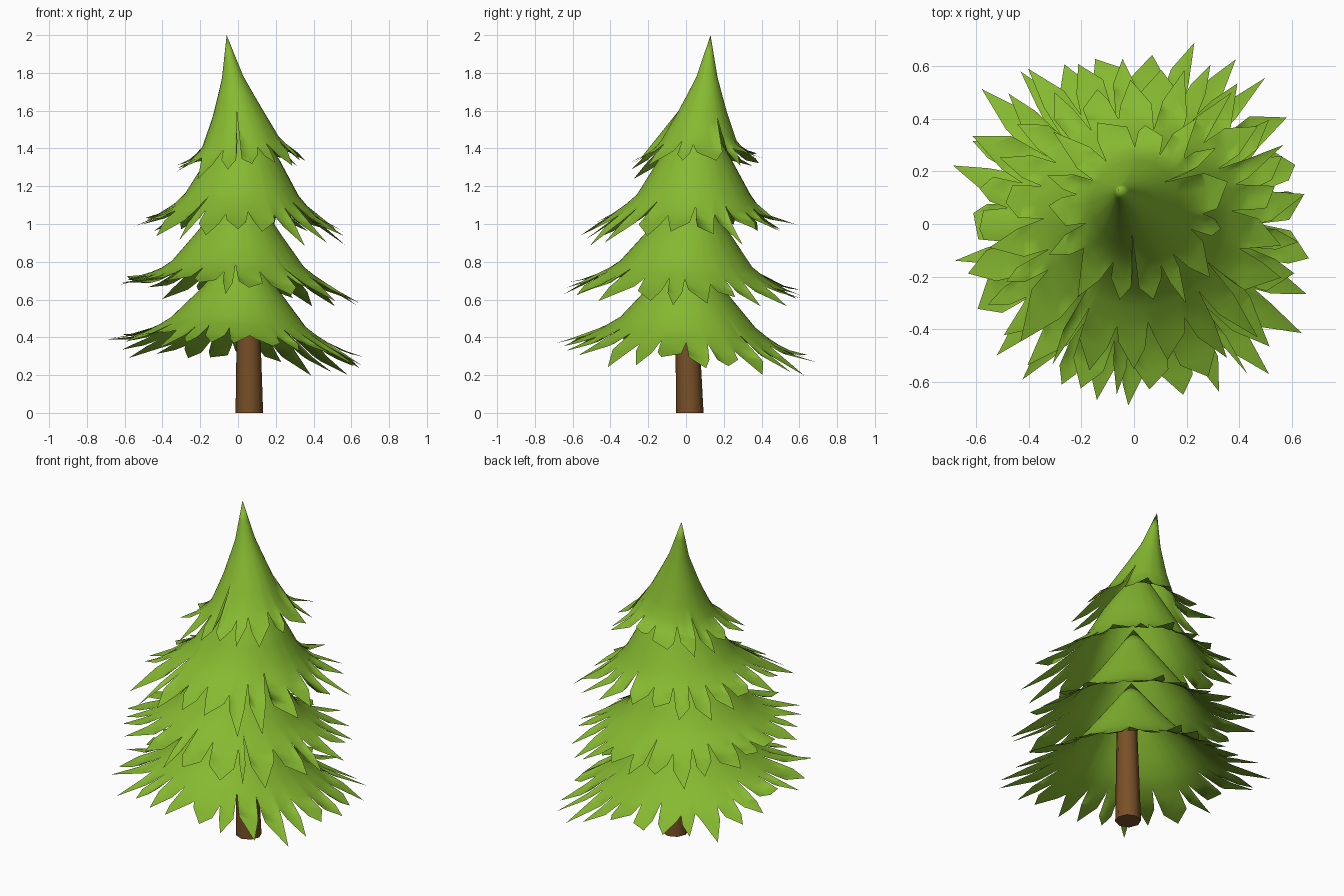
import bpy, bmesh, math, random
from mathutils import Vector

random.seed(11)
cube = bpy.data.objects.get("Cube")
if cube:
    bpy.data.objects.remove(cube)


def make_material(name, rgb):
    mat = bpy.data.materials.new(name)
    mat.use_nodes = True
    mat.diffuse_color = (*rgb, 1)
    mat.node_tree.nodes["Principled BSDF"].inputs["Base Color"].default_value = (*rgb, 1)
    return mat


def add_object(name, bm, mat):
    mesh = bpy.data.meshes.new(name)
    bm.normal_update()
    bm.to_mesh(mesh)
    bm.free()
    mesh.materials.append(mat)
    obj = bpy.data.objects.new(name, mesh)
    bpy.context.collection.objects.link(obj)
    return obj


def sample(profile, s):
    """Point (radius, z, centre x, centre y) at s along the profile, 1 being its end."""
    f = s * (len(profile) - 1)
    i = min(int(f), len(profile) - 2)
    return Vector(profile[i]).lerp(Vector(profile[i + 1]), f - i)


def add_tier(name, profile, tilt, fronds, slits, mat, rows=12, reach=1.16):
    """Drooping skirt whose columns end at notches, shoulders and frond tips."""
    step = math.tau / fronds
    notch_angle = [(i + random.uniform(-.25, .25)) * step for i in range(fronds)]
    notch_end = [random.uniform(.58, .75) for _ in range(fronds)]
    for degrees, end in slits:
        i = round(math.radians(degrees) / step) % fronds
        notch_angle[i] = math.radians(degrees)
        notch_end[i] = end
    # Four columns for every frond: angle, end and droop of the tip
    columns = []
    for i in range(fronds):
        start = notch_angle[i]
        width = (notch_angle[(i + 1) % fronds] - start) % math.tau
        middle = start + width * random.uniform(.3, .7)
        # Fronds are longest on the diagonals and lift towards the back right
        tip = random.uniform(.94, 1.08) - .07 * math.cos(4 * middle)
        droop = random.uniform(-.04, .03) + .025 * math.cos(middle - math.radians(135))
        columns += [
            (start, notch_end[i], 0),
            (start + width * .13, random.uniform(.78, .88), droop * .5),
            (middle, tip, droop),
            (start + width * .87, random.uniform(.78, .88), droop * .5),
        ]
    bm = bmesh.new()
    grid = []
    for angle, end, droop in columns:
        column = []
        for k in range(rows + 1):
            # Rows stay level around the skirt and stop at the column's end
            s = min(reach * k / rows, end)
            r, z, cx, cy = sample(profile, s)
            x, y = r * math.cos(angle), r * math.sin(angle)
            z += tilt[0] * x + tilt[1] * y + droop * max(0, s - .6) / .4
            column.append(bm.verts.new((cx + x, cy + y, z)))
        grid.append(column)
    for a, b in zip(grid, grid[1:] + grid[:1]):
        for k in range(rows):
            bm.faces.new((a[k], a[k + 1], b[k + 1], b[k]))
    bmesh.ops.remove_doubles(bm, verts=bm.verts, dist=.0005)
    obj = add_object(name, bm, mat)
    obj.data.shade_smooth()


green = make_material("needle green", (.24, .49, .03))
brown = make_material("bark brown", (.19, .08, .02))

# Foliage tiers, from the bottom up
add_tier("bottom_tier",
         [(0, .92, .02, 0), (.19, .67, .02, .01), (.37, .465, 0, .01),
          (.53, .37, 0, 0), (.69, .32, 0, 0)],
         (-.07, -.08), 27, [(45, .5), (-110, .62), (170, .56)], green)
add_tier("lower_middle_tier",
         [(0, 1.26, .02, .02), (.2, .98, .01, .02), (.36, .775, 0, 0),
          (.5, .69, 0, 0), (.645, .645, 0, 0)],
         (-.05, -.05), 25, [(-92, .52), (-50, .52), (100, .54)], green)
add_tier("upper_middle_tier",
         [(0, 1.63, .01, .07), (.17, 1.38, .03, .05), (.31, 1.14, .02, .04),
          (.42, 1.04, .01, .01), (.575, .97, .01, .01)],
         (-.02, 0), 22, [(-125, .5), (-35, .52), (80, .54)], green)
add_tier("top_tier",
         [(0, 2, -.06, .13), (.058, 1.77, -.028, .11), (.135, 1.58, 0, .085),
          (.21, 1.42, .015, .065), (.28, 1.36, .015, .06), (.365, 1.32, .01, .06)],
         (.13, 0), 15, [(-92, .38), (33, .4), (150, .55)], green)

# Tapered trunk reaching up inside the foliage, with smooth sides and flat ends
bm = bmesh.new()
bmesh.ops.create_cone(bm, cap_ends=True, segments=8, radius1=.073, radius2=.055, depth=.75)
for v in bm.verts:
    v.co.z += .375
    v.co.x += .06 - .01 * v.co.z
    v.co.y += .02 - .03 * v.co.z
for face in bm.faces:
    face.smooth = len(face.verts) == 4
add_object("trunk", bm, brown)
